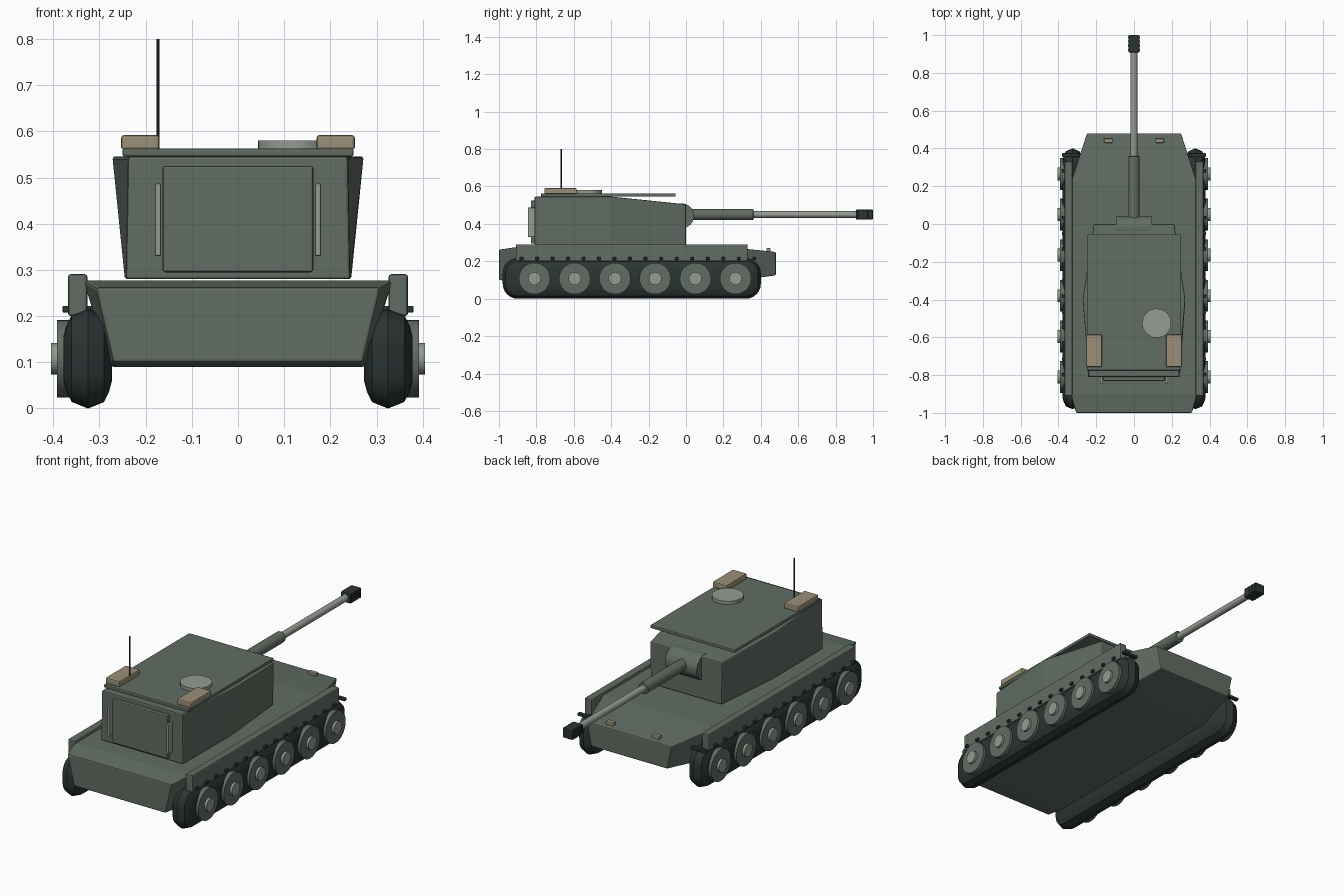
import bpy, bmesh, math
from mathutils import Matrix, Vector

if "Cube" in bpy.data.objects:
    bpy.data.objects.remove(bpy.data.objects["Cube"], do_unlink=True)


def material(name, rgb):
    m = bpy.data.materials.new(name)
    m.use_nodes = True
    m.diffuse_color = (*rgb, 1)
    m.node_tree.nodes["Principled BSDF"].inputs["Base Color"].default_value = (*rgb, 1)
    return m


GREEN = material("armour green", (0.12, 0.152, 0.125))
DARK = material("rubber black", (0.024, 0.034, 0.034))
GREY = material("light steel", (0.3, 0.33, 0.29))
TAN = material("canvas tan", (0.33, 0.275, 0.19))


def finish(name, bm, mat, bevel=0.0, smooth=True):
    """Turn a bmesh into a shaded, optionally bevelled object."""
    bmesh.ops.recalc_face_normals(bm, faces=bm.faces)
    me = bpy.data.meshes.new(name)
    bm.to_mesh(me)
    bm.free()
    me.materials.append(mat)
    ob = bpy.data.objects.new(name, me)
    bpy.context.collection.objects.link(ob)
    if bevel:
        mod = ob.modifiers.new("soft edges", "BEVEL")
        mod.width, mod.segments = bevel, 2
    if smooth:
        bpy.ops.object.select_all(action="DESELECT")
        ob.select_set(True)
        bpy.context.view_layer.objects.active = ob
        bpy.ops.object.shade_smooth_by_angle(angle=math.radians(35))
    return ob


def box(name, x, y, z, mat, bevel=0.0):
    """Box from (min, max) ranges on each axis."""
    bm = bmesh.new()
    size = Vector((x[1] - x[0], y[1] - y[0], z[1] - z[0]))
    mid = Vector((sum(x), sum(y), sum(z))) / 2
    bmesh.ops.create_cube(bm, size=1, matrix=Matrix.Translation(mid) @ Matrix.Diagonal((*size, 1)))
    return finish(name, bm, mat, bevel, smooth=False)


def rod(name, start, end, radius, mat, sides=32, bevel=0.0):
    """Cylinder between two points."""
    a, b = Vector(start), Vector(end)
    turn = (b - a).to_track_quat("Z", "Y").to_matrix().to_4x4()
    bm = bmesh.new()
    bmesh.ops.create_cone(bm, cap_ends=True, segments=sides, radius1=radius, radius2=radius,
                          depth=(b - a).length, matrix=Matrix.Translation((a + b) / 2) @ turn)
    return finish(name, bm, mat, bevel)


def loft(name, rings, mat, bevel=0.0, smooth=True):
    """Skin a list of equal-length point rings and cap both ends."""
    bm = bmesh.new()
    rows = [[bm.verts.new(p) for p in ring] for ring in rings]
    n = len(rows[0])
    for a, b in zip(rows, rows[1:]):
        for i in range(n):
            j = (i + 1) % n
            bm.faces.new((a[i], a[j], b[j], b[i]))
    bm.faces.new(rows[0])
    bm.faces.new(rows[-1])
    return finish(name, bm, mat, bevel, smooth)


def section(y, bottom, top, low, high):
    """Symmetric trapezoid across the vehicle."""
    return [(-low, y, bottom), (low, y, bottom), (high, y, top), (-high, y, top)]


# Hull and turret bodies
loft("hull", [section(-1.0, 0.1, 0.262, 0.27, 0.308),
              section(-0.9, 0.09, 0.277, 0.275, 0.335),
              section(0.22, 0.09, 0.277, 0.275, 0.335),
              section(0.48, 0.125, 0.25, 0.225, 0.25)], GREEN, 0.006, False)
loft("turret", [section(-0.81, 0.28, 0.546, 0.243, 0.238),
                section(-0.4, 0.28, 0.546, 0.245, 0.272),
                section(0.0, 0.28, 0.505, 0.21, 0.213)], GREEN, 0.006, False)
box("roof_plate", (-0.25, 0.25), (-0.775, -0.055), (0.546, 0.563), GREEN, 0.004)
box("rear_door", (-0.163, 0.163), (-0.83, -0.805), (0.295, 0.525), GREEN, 0.005)

# Gun
rod("mantlet", (-0.093, -0.024, 0.443), (0.093, -0.024, 0.443), 0.067, GREEN)
rod("barrel_sleeve", (0, 0.0, 0.45), (0, 0.36, 0.45), 0.03, GREEN, bevel=0.003)
rod("barrel", (0, 0.35, 0.45), (0, 0.95, 0.45), 0.018, GREY)
box("muzzle_brake", (-0.029, 0.029), (0.908, 1.0), (0.423, 0.477), DARK, 0.006)
for i in range(4):
    y = 0.918 + i * 0.022
    box(f"muzzle_rib_{i + 1}", (-0.032, 0.032), (y, y + 0.01), (0.426, 0.474), DARK, 0.003)

# Roof fittings
rod("commander_hatch", (0.12, -0.525, 0.555), (0.12, -0.525, 0.58), 0.077, GREY)
rod("antenna", (-0.173, -0.667, 0.56), (-0.173, -0.667, 0.8), 0.003, DARK, sides=8)


def track_ring(x, inset):
    """Rounded rectangle in the side plane, shrunk by the inset."""
    half_y, half_z = 0.69 - inset, 0.108 - inset
    r = max(0.08 - inset, 0.03)
    pts = []
    for k, (sy, sz) in enumerate(((1, 1), (-1, 1), (-1, -1), (1, -1))):
        for s in range(7):
            a = math.radians(90 * k + 15 * s)
            pts.append((x, -0.29 + sy * (half_y - r) + r * math.cos(a),
                        0.108 + sz * (half_z - r) + r * math.sin(a)))
    return pts


# Running gear and paired fittings
for side, s in (("left", 1), ("right", -1)):
    def span(a, b):
        return tuple(sorted((s * a, s * b)))

    loft(f"{side}_track", [track_ring(s * x, d) for x, d in (
        (0.273, 0.06), (0.279, 0.037), (0.29, 0.014), (0.325, 0.0),
        (0.36, 0.014), (0.372, 0.037), (0.378, 0.06))], DARK)
    box(f"{side}_fender", span(0.326, 0.368), (-0.91, 0.33), (0.2, 0.291), GREEN, 0.006)
    for i in range(6):
        y = -0.81 + i * 0.215
        rod(f"{side}_wheel_{i + 1}", (s * 0.36, y, 0.108), (s * 0.392, y, 0.108), 0.084, GREEN)
        rod(f"{side}_hub_{i + 1}", (s * 0.38, y, 0.108), (s * 0.405, y, 0.108), 0.034, GREY)
    for i in range(16):
        y = -0.88 + i * 0.083
        box(f"{side}_track_pin_{i + 1}", span(0.29, 0.38), (y - 0.01, y + 0.01),
            (0.208, 0.222), DARK, 0.002)
    box(f"{side}_stowage_box", span(0.17, 0.253), (-0.757, -0.585), (0.56, 0.592), TAN, 0.006)
    box(f"{side}_door_handle", span(0.167, 0.18), (-0.845, -0.805), (0.33, 0.487), GREY, 0.003)
    box(f"{side}_headlight", span(0.113, 0.158), (0.43, 0.452), (0.245, 0.27), TAN, 0.004)
